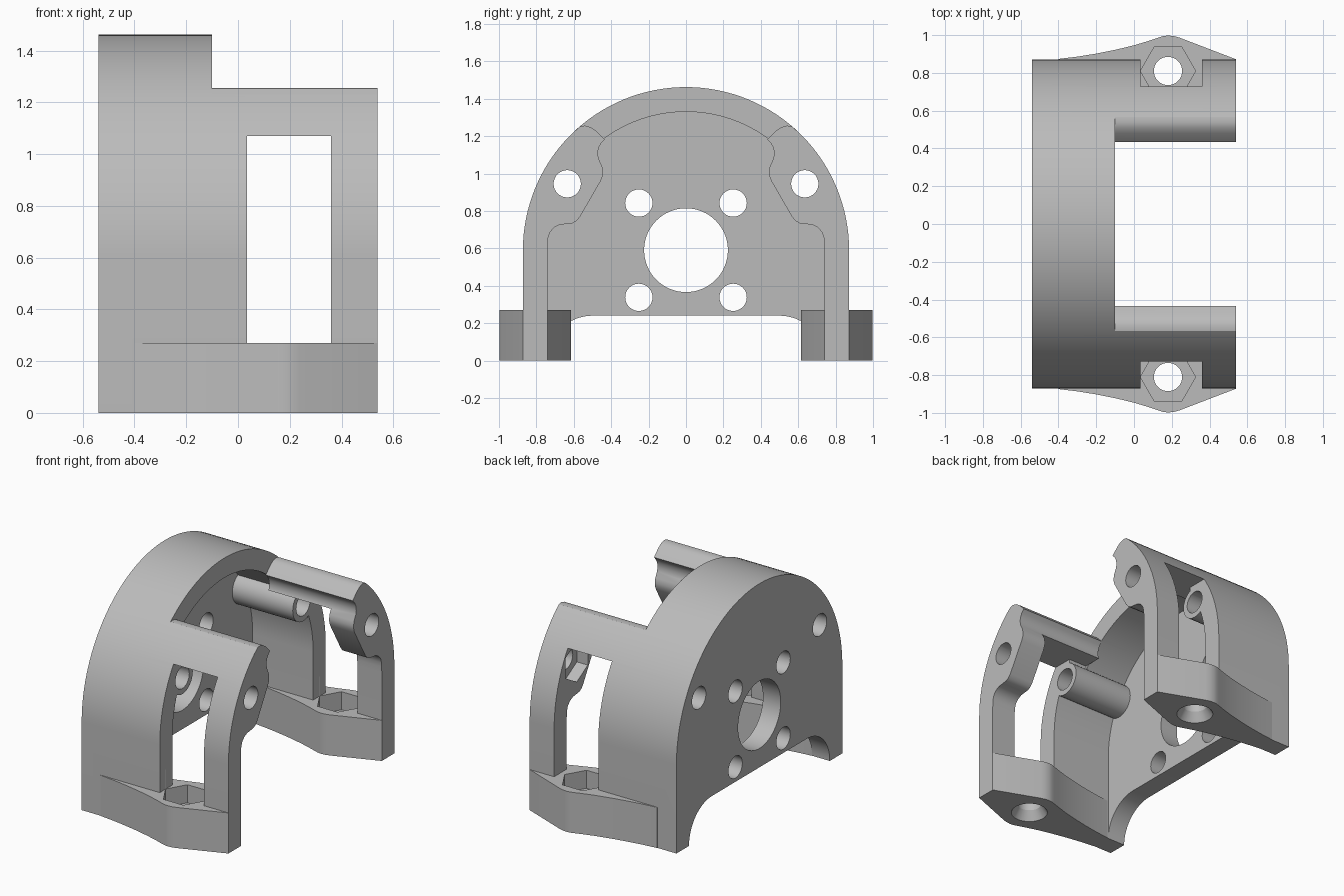
import bpy
import bmesh
from math import sin, cos, pi, radians, sqrt
from mathutils import Vector

cube = bpy.data.objects.get("Cube")
if cube:
    bpy.data.objects.remove(cube, do_unlink=True)

# Main dimensions
BACK, FRONT = -0.54, 0.54          # ends of the bracket along x
PLATE, RIM = -0.41, -0.10          # inner face of plate, end of the full arch
WIN0, WIN1 = 0.035, 0.36           # side window along x
LUG_TOP, WIN_TOP = 0.27, 1.07
AXIS, OUTER, INNER = 0.59, 0.872, 0.74
SCREW = (0.635, 0.945)             # long screw position (y, z)
LUG = (0.18, 0.81)                 # lug hole position (x, y)

grey = bpy.data.materials.new("plain grey")
grey.use_nodes = True
tone = (0.5, 0.5, 0.5, 1)
grey.diffuse_color = tone
grey.node_tree.nodes["Principled BSDF"].inputs["Base Color"].default_value = tone


def arc(cy, cz, r, a0, a1, n):
    return [(cy + r * cos(radians(a0 + (a1 - a0) * i / n)),
             cz + r * sin(radians(a0 + (a1 - a0) * i / n))) for i in range(n + 1)]


def ring(centre, r, n, turn=0):
    return arc(*centre, r, turn, turn + 360, n)[:-1]


def prism(name, pts, a, b, axis="x"):
    """Extrude a (y, z) outline along x, or an (x, y) outline along z."""
    bm = bmesh.new()
    place = (lambda p: (a, *p)) if axis == "x" else (lambda p: (*p, a))
    face = bm.faces.new([bm.verts.new(place(p)) for p in pts])
    moved = bmesh.ops.extrude_face_region(bm, geom=[face])["geom"]
    step = Vector((b - a, 0, 0)) if axis == "x" else Vector((0, 0, b - a))
    bmesh.ops.translate(bm, vec=step, verts=[v for v in moved if isinstance(v, bmesh.types.BMVert)])
    bmesh.ops.recalc_face_normals(bm, faces=bm.faces)
    mesh = bpy.data.meshes.new(name)
    bm.to_mesh(mesh)
    bm.free()
    ob = bpy.data.objects.new(name, mesh)
    mesh.materials.append(grey)
    bpy.context.collection.objects.link(ob)
    return ob


def combine(part, operation):
    """Apply a boolean to the body and drop the helper."""
    mod = body.modifiers.new("shape", "BOOLEAN")
    mod.operation, mod.solver, mod.object = operation, "EXACT", part
    bpy.context.view_layer.objects.active = body
    bpy.ops.object.modifier_apply(modifier=mod.name)
    bpy.data.objects.remove(part, do_unlink=True)


def cut(*args):
    combine(prism("cutter", *args), "DIFFERENCE")


def add(*args):
    combine(prism("addition", *args), "UNION")


def box(y0, y1, z0, z1):
    return [(y0, z0), (y1, z0), (y1, z1), (y0, z1)]


def arch(r, foot):
    return [(r, foot)] + arc(0, AXIS, r, 0, 180, 64) + [(-r, foot)]


def flip(pts, side):
    return [(y * side, z) for y, z in pts]


# Arched shell with a back plate
body = prism("motor_bracket", arch(OUTER, 0), BACK, FRONT)
cut(arch(INNER, -0.1), PLATE, 0.7)
cut(box(-0.59, 0.59, 0.9, 1.7), RIM, 0.7)

# Rounded opening under the plate
r = 0.24
cut([(INNER, -0.1)] + arc(INNER - r, 0, r, 0, 90, 16)
    + arc(r - INNER, 0, r, 90, 180, 16) + [(-INNER, -0.1)], -0.7, PLATE + 0.01)

# Side windows
cut(box(-1.2, 1.2, LUG_TOP, WIN_TOP), WIN0, WIN1)

# Clamp profile: rounded top lip, concave notch, slanted inner side, blended foot
top = arc(0, AXIS, OUTER - 0.001, 43, 49.5, 5)
lip = [(0.54, 1.256), (0.51, 1.248), (0.48, 1.228), (0.435, 1.182)]
notch = [(0.455, 1.16), (0.468, 1.135), (0.472, 1.105), (0.467, 1.078)]
slant = [(0.449, 1.04), (0.443, 1.01), (0.446, 0.985), (0.456, 0.96)]
foot = [(0.567, 0.768), (0.585, 0.747), (0.608, 0.734), (0.64, 0.73),
        (0.675, 0.726), (0.705, 0.711), (0.728, 0.685), (0.74, 0.645)]
wall = arc(0, AXIS, OUTER - 0.001, 4, 41, 16)
clamp = top + lip + notch + slant + foot + wall
z_cut = WIN_TOP
bar = top + lip + notch + [(0.463, z_cut),
                           (sqrt((OUTER - 0.001) ** 2 - (z_cut - AXIS) ** 2), z_cut)]
bar += arc(0, AXIS, OUTER - 0.001, 34, 42, 5)

# Lug outline: swept shoulder, rounded tip, straight run to the front
sweep = [(-0.4, 0.874), (-0.3, 0.886), (-0.2, 0.902), (-0.1, 0.922), (0, 0.946),
         (0.08, 0.97), (0.13, 0.987)]
tip = [(0.155, 0.995), (0.18, 0.998), (0.21, 0.995), (0.24, 0.987), (FRONT, 0.872)]
outer_edge = sweep + tip
lug = outer_edge + [(x, 2 * 0.806 - y) for x, y in reversed(outer_edge)]

for side in (1, -1):
    add(flip(clamp, side), WIN1, FRONT)
    add(flip(bar, side), RIM, WIN1 + 0.02)
    add(flip(ring(SCREW, 0.11, 32), side), PLATE - 0.05, WIN0)
    add([(x, y * side) for x, y in lug], 0, LUG_TOP, "z")

for side in (1, -1):
    screw = (SCREW[0] * side, SCREW[1])
    hole = (LUG[0], LUG[1] * side)
    # Long screw hole with a nut pocket behind the clamp
    cut(ring(screw, 0.073, 32), -0.7, 0.7)
    cut(ring(screw, 0.135, 6, 30), WIN1 - 0.1, WIN1 + 0.08)
    # Lug hole with a nut pocket above and a countersink below
    cut(ring(hole, 0.075, 32), -0.1, 0.5, "z")
    cut(ring(hole, 0.146, 6), 0.15, 0.4, "z")
    cone = prism("countersink", ring(hole, 0.075, 32), -0.01, 0.06, "z")
    for v in cone.data.vertices:
        if v.co.z < 0:
            v.co.x = hole[0] + (v.co.x - hole[0]) * 1.6
            v.co.y = hole[1] + (v.co.y - hole[1]) * 1.6
    combine(cone, "DIFFERENCE")
    # Small mounting holes in the plate
    for z in (0.338, 0.842):
        cut(ring((0.252 * side, z), 0.073, 32), -0.7, PLATE + 0.1)

# Central shaft hole
cut(ring((0, AXIS), 0.224, 64), -0.7, PLATE + 0.1)

# Smooth curves, crisp edges
bpy.ops.object.select_all(action="DESELECT")
body.select_set(True)
bpy.context.view_layer.objects.active = body
bpy.ops.object.shade_smooth_by_angle(angle=radians(28))
